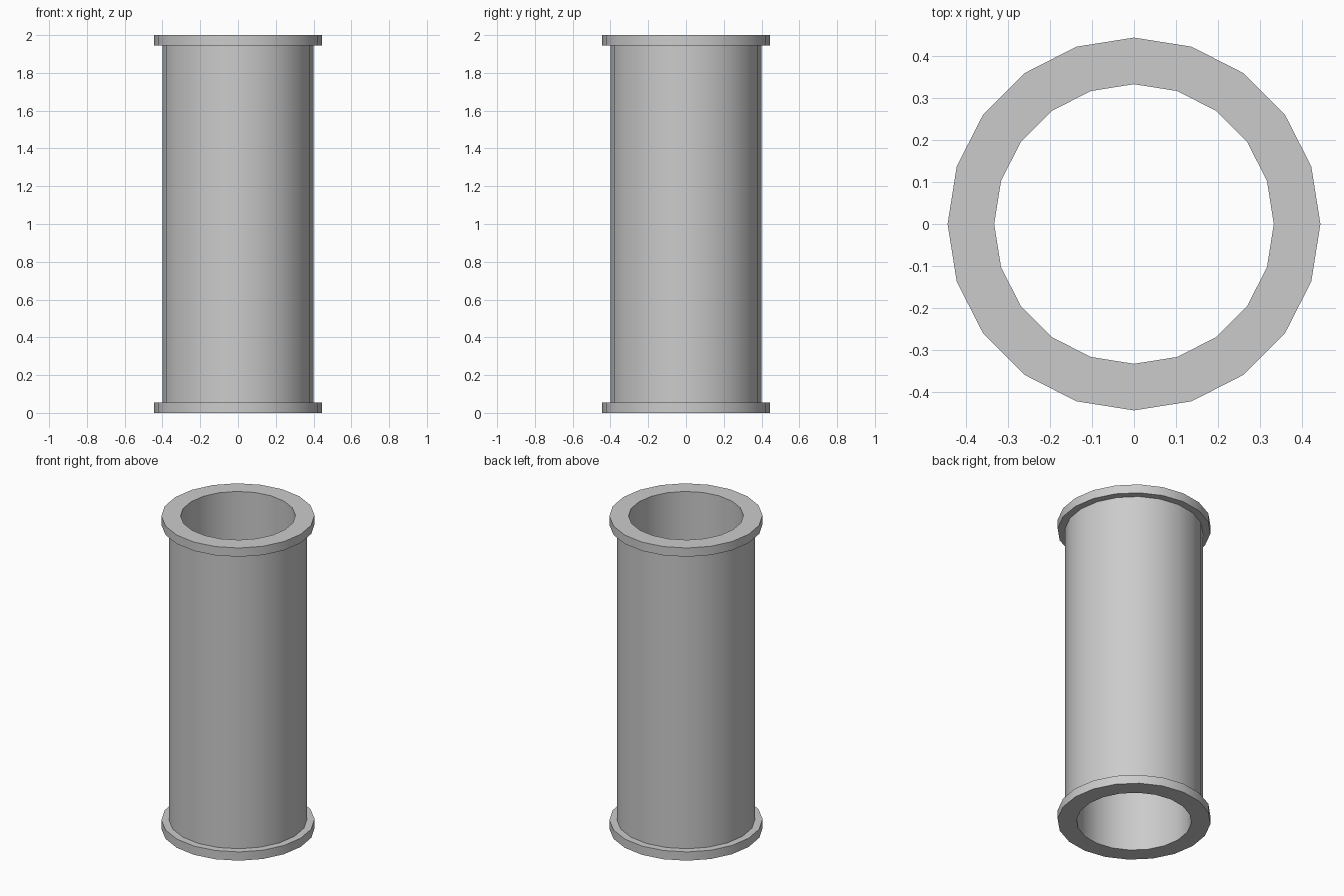
import bpy, math

cube = bpy.data.objects.get("Cube")
if cube:
    bpy.data.objects.remove(cube, do_unlink=True)

SIDES = 20
HEIGHT = 2.0
FLANGE = 0.056
R_IN, R_BODY, R_FLANGE = 0.333, 0.4, 0.444

grey = bpy.data.materials.new("light_grey")
grey.use_nodes = True
colour = (0.6, 0.6, 0.6, 1)
grey.diffuse_color = colour
grey.node_tree.nodes["Principled BSDF"].inputs["Base Color"].default_value = colour


def lathe(name, profile):
    """Revolve a closed (radius, height) profile around z."""
    n = len(profile)
    verts = []
    for i in range(SIDES):
        a = 2 * math.pi * i / SIDES
        verts += [(r * math.cos(a), r * math.sin(a), z) for r, z in profile]
    faces = []
    for i in range(SIDES):
        j = (i + 1) % SIDES
        for k in range(n):
            m = (k + 1) % n
            faces.append((i * n + k, j * n + k, j * n + m, i * n + m))
    mesh = bpy.data.meshes.new(name)
    mesh.from_pydata(verts, [], faces)
    mesh.materials.append(grey)
    obj = bpy.data.objects.new(name, mesh)
    bpy.context.collection.objects.link(obj)
    bpy.ops.object.select_all(action="DESELECT")
    obj.select_set(True)
    bpy.context.view_layer.objects.active = obj
    bpy.ops.object.shade_smooth_by_angle(angle=math.radians(30))
    return obj


# Hollow pipe with a flange at each end, as one continuous profile
top = HEIGHT - FLANGE
lathe("flanged_pipe", [
    (R_IN, 0), (R_FLANGE, 0), (R_FLANGE, FLANGE), (R_BODY, FLANGE),
    (R_BODY, top), (R_FLANGE, top), (R_FLANGE, HEIGHT), (R_IN, HEIGHT),
])
